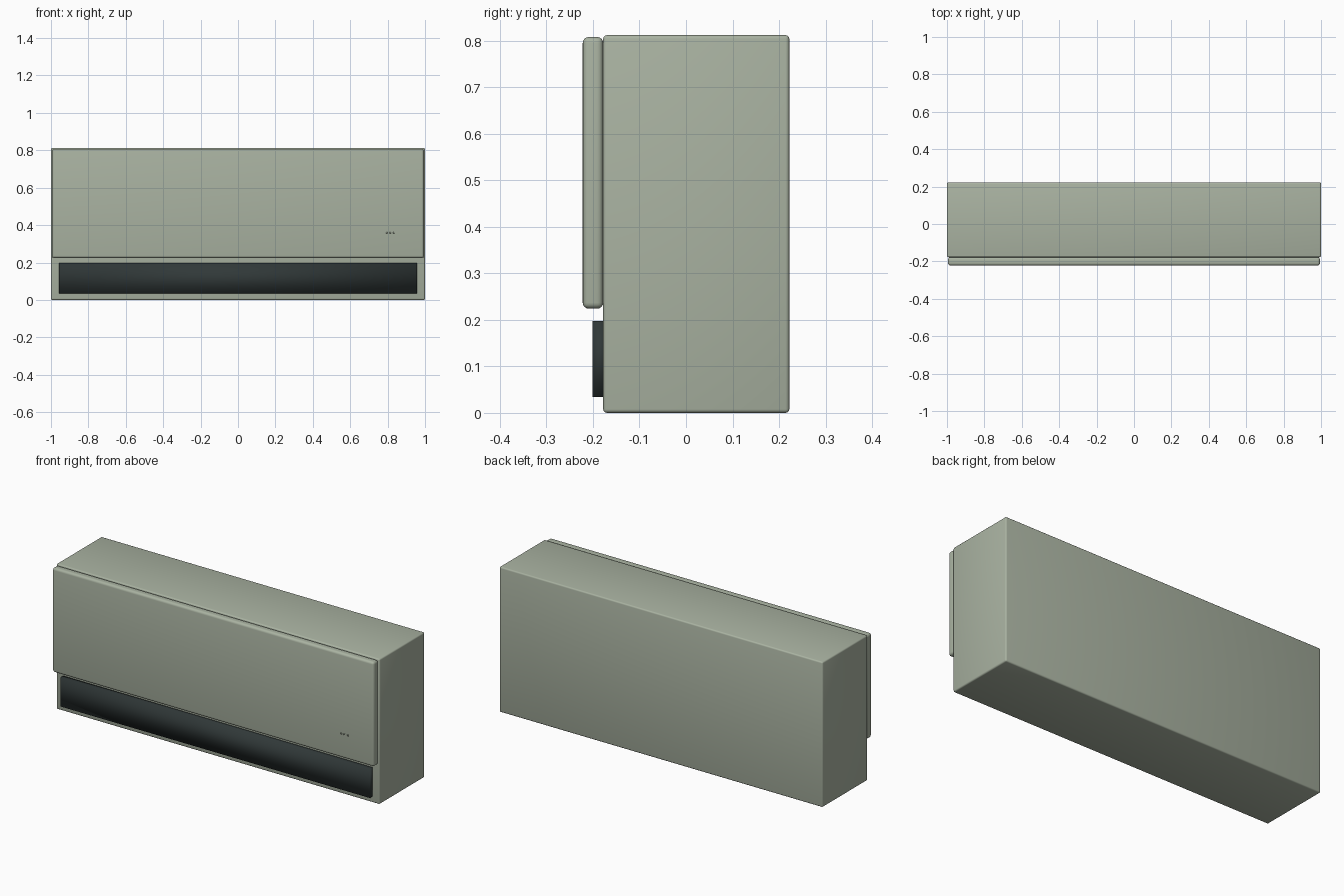
import bpy
import bmesh
from mathutils import Vector

default = bpy.data.objects.get("Cube")
if default:
    bpy.data.objects.remove(default, do_unlink=True)


def material(name, rgb):
    mat = bpy.data.materials.new(name)
    mat.use_nodes = True
    mat.diffuse_color = (*rgb, 1)
    mat.node_tree.nodes["Principled BSDF"].inputs["Base Color"].default_value = (*rgb, 1)
    return mat


sage = material("sage grey", (0.40, 0.45, 0.36))
charcoal = material("charcoal", (0.03, 0.04, 0.04))


def box(name, low, high, mat, radius=0, segments=3):
    """Box between two corners, with optional rounded edges."""
    low, high = Vector(low), Vector(high)
    bm = bmesh.new()
    bmesh.ops.create_cube(bm, size=1)
    bmesh.ops.scale(bm, vec=high - low, verts=bm.verts)
    bmesh.ops.translate(bm, vec=(low + high) / 2, verts=bm.verts)
    if radius:
        bmesh.ops.bevel(bm, geom=bm.edges[:], offset=radius, segments=segments,
                        profile=0.5, affect='EDGES')
    for face in bm.faces:
        face.smooth = True
    mesh = bpy.data.meshes.new(name)
    bm.to_mesh(mesh)
    bm.free()
    mesh.materials.append(mat)
    obj = bpy.data.objects.new(name, mesh)
    bpy.context.collection.objects.link(obj)
    return obj


# Main housing
box("housing", (-1, -0.178, 0), (1, 0.222, 0.812), sage, 0.008)

# Raised rounded cover on the upper front
box("front_panel", (-0.994, -0.222, 0.224), (0.994, -0.178, 0.808), sage, 0.013, 4)

# Dark air outlet below the cover
box("air_outlet", (-0.956, -0.201, 0.034), (0.956, -0.17, 0.197), charcoal)

# Tiny flush indicator pips on the cover
for i in range(3):
    x = 0.79 + i * 0.02
    box(f"indicator_{i + 1}", (x, -0.2228, 0.356), (x + 0.008, -0.22, 0.364), sage)
